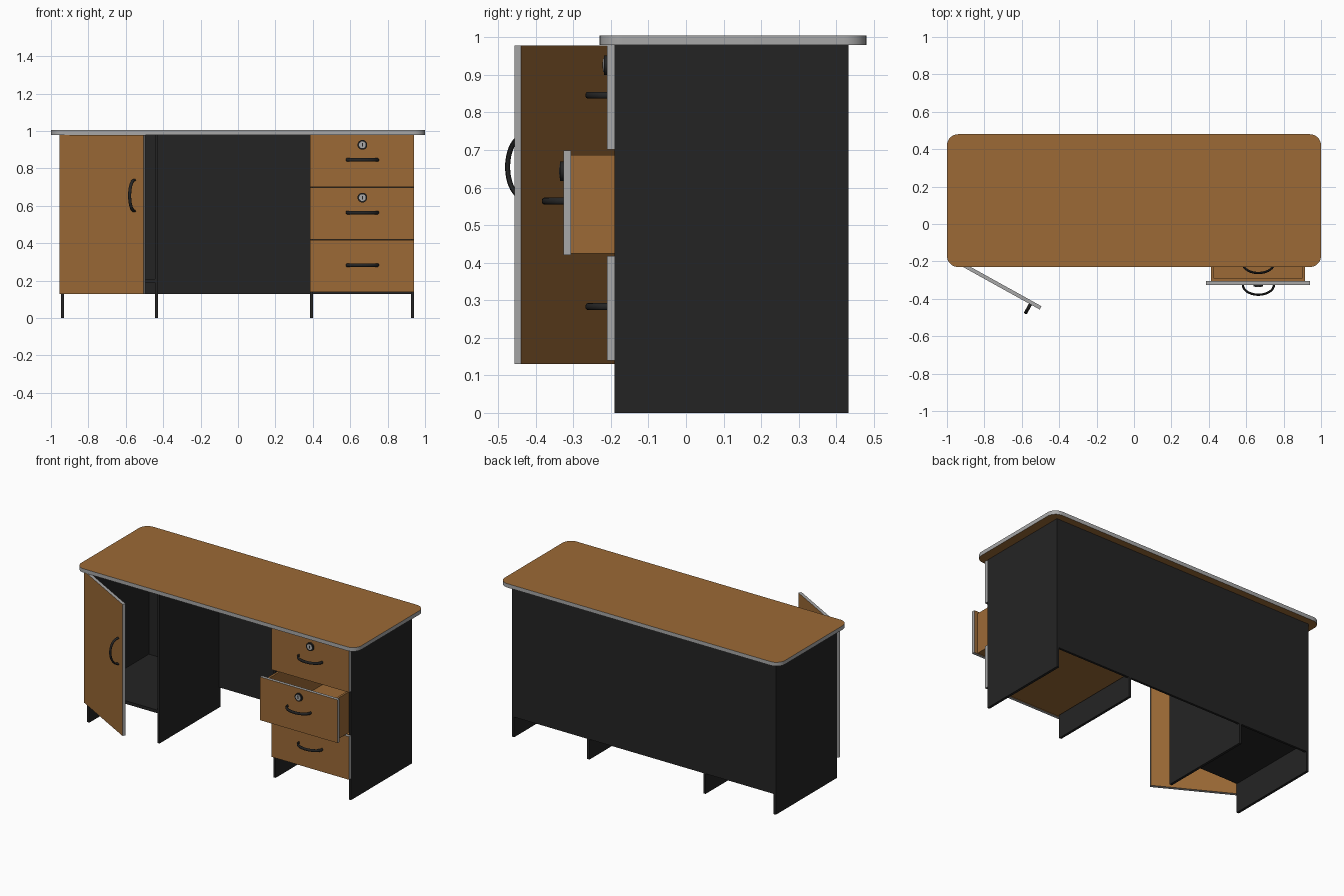
import bpy, bmesh, math
from mathutils import Matrix, Vector

if "Cube" in bpy.data.objects:
    bpy.data.objects.remove(bpy.data.objects["Cube"])


def material(name, rgb):
    m = bpy.data.materials.new(name)
    m.diffuse_color = (*rgb, 1)
    m.use_nodes = True
    m.node_tree.nodes["Principled BSDF"].inputs["Base Color"].default_value = m.diffuse_color
    return m


WOOD = material("wood", (0.332, 0.144, 0.037))
GREY = material("grey_edge", (0.392, 0.392, 0.392))
BLACK = material("black", (0.0176, 0.0176, 0.0176))


def finish(name, bm, mats, matrix=None, smooth=False):
    bmesh.ops.recalc_face_normals(bm, faces=bm.faces)
    me = bpy.data.meshes.new(name)
    bm.to_mesh(me)
    bm.free()
    for m in mats:
        me.materials.append(m)
    ob = bpy.data.objects.new(name, me)
    bpy.context.scene.collection.objects.link(ob)
    if matrix is not None:
        ob.matrix_world = matrix
    if smooth:
        bpy.ops.object.select_all(action='DESELECT')
        ob.select_set(True)
        bpy.context.view_layer.objects.active = ob
        bpy.ops.object.shade_smooth_by_angle(angle=math.radians(35))
    return ob


def add_box(bm, lo, hi):
    lo, hi = Vector(lo), Vector(hi)
    size = Matrix.Diagonal((*(hi - lo), 1))
    bmesh.ops.create_cube(bm, size=1, matrix=Matrix.Translation((lo + hi) / 2) @ size)


def boxes(name, parts, mat):
    bm = bmesh.new()
    for lo, hi in parts:
        add_box(bm, lo, hi)
    return finish(name, bm, [mat])


def edged_panel(name, lo, hi, matrix=None):
    """Wood board facing y with grey edge banding."""
    bm = bmesh.new()
    add_box(bm, lo, hi)
    bm.normal_update()
    for f in bm.faces:
        f.material_index = 0 if abs(f.normal.y) > 0.5 else 1
    return finish(name, bm, [WOOD, GREY], matrix)


def handle(name, matrix):
    """Bow handle along local x, bulging to local -y."""
    bm = bmesh.new()
    n, k = 24, 12
    half, sag = 0.083, 0.052
    rings = []
    for i in range(n + 1):
        t = math.pi * i / n
        p = Vector((half * math.cos(t), -sag * math.sin(t), 0))
        nrm = Vector((math.cos(t) / half, -math.sin(t) / sag, 0)).normalized()
        rings.append([bm.verts.new(p + nrm * 0.006 * math.cos(a) + Vector((0, 0, 0.009 * math.sin(a))))
                      for a in (2 * math.pi * j / k for j in range(k))])
    for r, s in zip(rings, rings[1:]):
        for j in range(k):
            bm.faces.new((r[j], r[(j + 1) % k], s[(j + 1) % k], s[j]))
    bm.faces.new(rings[0])
    bm.faces.new(rings[-1])
    finish(name, bm, [BLACK], matrix, True)


def disc(name, x, z, y_front, y_back, radius, mat):
    bm = bmesh.new()
    m = Matrix.Translation((x, (y_front + y_back) / 2, z)) @ Matrix.Rotation(math.pi / 2, 4, 'X')
    bmesh.ops.create_cone(bm, cap_ends=True, segments=32, radius1=radius, radius2=radius,
                          depth=y_back - y_front, matrix=m)
    finish(name, bm, [mat], None, True)


# Table top: rounded slab, wood faces and grey rim
bm = bmesh.new()
R = 0.06
outline = []
for cx, cy, start in ((1 - R, 0.48 - R, 0), (-1 + R, 0.48 - R, 90),
                      (-1 + R, -0.23 + R, 180), (1 - R, -0.23 + R, 270)):
    for i in range(9):
        a = math.radians(start + 90 * i / 8)
        outline.append(bm.verts.new((cx + R * math.cos(a), cy + R * math.sin(a), 0.98)))
base = bm.faces.new(outline)
ext = bmesh.ops.extrude_face_region(bm, geom=[base], use_keep_orig=True)
for v in ext["geom"]:
    if isinstance(v, bmesh.types.BMVert):
        v.co.z = 1.005
bm.normal_update()
for f in bm.faces:
    f.material_index = 0 if abs(f.normal.z) > 0.5 else 1
finish("table_top", bm, [WOOD, GREY], None, True)

# Upright panels, back panel and cabinet floor
for name, x in (("left_side_panel", -0.945), ("left_inner_panel", -0.443),
                ("right_inner_panel", 0.386), ("right_side_panel", 0.924)):
    boxes(name, [((x, -0.19, 0), (x + 0.016, 0.433, 0.98))], BLACK)
boxes("back_panel", [((-0.944, 0.418, 0.13), (0.939, 0.4325, 0.98))], BLACK)
boxes("cabinet_floor", [((-0.93, -0.188, 0.19), (-0.442, 0.419, 0.21))], BLACK)

# Drawers: the middle one is pulled out
X = 0.665
for name, z0, z1, pull, locked in (("top", 0.702, 0.979, 0, True),
                                   ("middle", 0.42, 0.699, 0.116, True),
                                   ("bottom", 0.139, 0.4175, 0, False)):
    y = -0.19 - pull
    edged_panel(name + "_drawer_front", (0.386, y - 0.02, z0), (0.94, y, z1))
    xa, xb, ya, yb, w = 0.411, 0.915, y, y + 0.6, 0.014
    za, zb = z0 + 0.004, z1 - 0.012
    boxes(name + "_drawer_box", [
        ((xa, ya, za), (xb, yb, za + w)),
        ((xa, ya, za + w), (xa + w, yb, zb)),
        ((xb - w, ya, za + w), (xb, yb, zb)),
        ((xa + w, ya, za + w), (xb - w, ya + w + 0.004, zb)),
        ((xa + w, yb - w, za + w), (xb - w, yb, zb))], WOOD)
    face = y - 0.02
    handle(name + "_drawer_handle", Matrix.Translation((X, face, z0 + 0.144)))
    if locked:
        zl = z0 + 0.224
        disc(name + "_lock_ring", X, zl, face - 0.009, face + 0.002, 0.026, BLACK)
        disc(name + "_lock_face", X, zl, face - 0.011, face, 0.018, GREY)
        boxes(name + "_keyhole", [((X - 0.003, face - 0.012, zl - 0.009),
                                   (X + 0.003, face - 0.005, zl + 0.009))], BLACK)

# Door, swung open about its left edge
swing = Matrix.Translation((-0.945, -0.19, 0)) @ Matrix.Rotation(math.radians(-29), 4, 'Z')
edged_panel("cabinet_door", (0, -0.02, 0.13), (0.515, 0, 0.979), swing)
handle("door_handle", swing @ Matrix.Translation((0.458, -0.02, 0.655)) @ Matrix.Rotation(math.pi / 2, 4, 'Y'))
